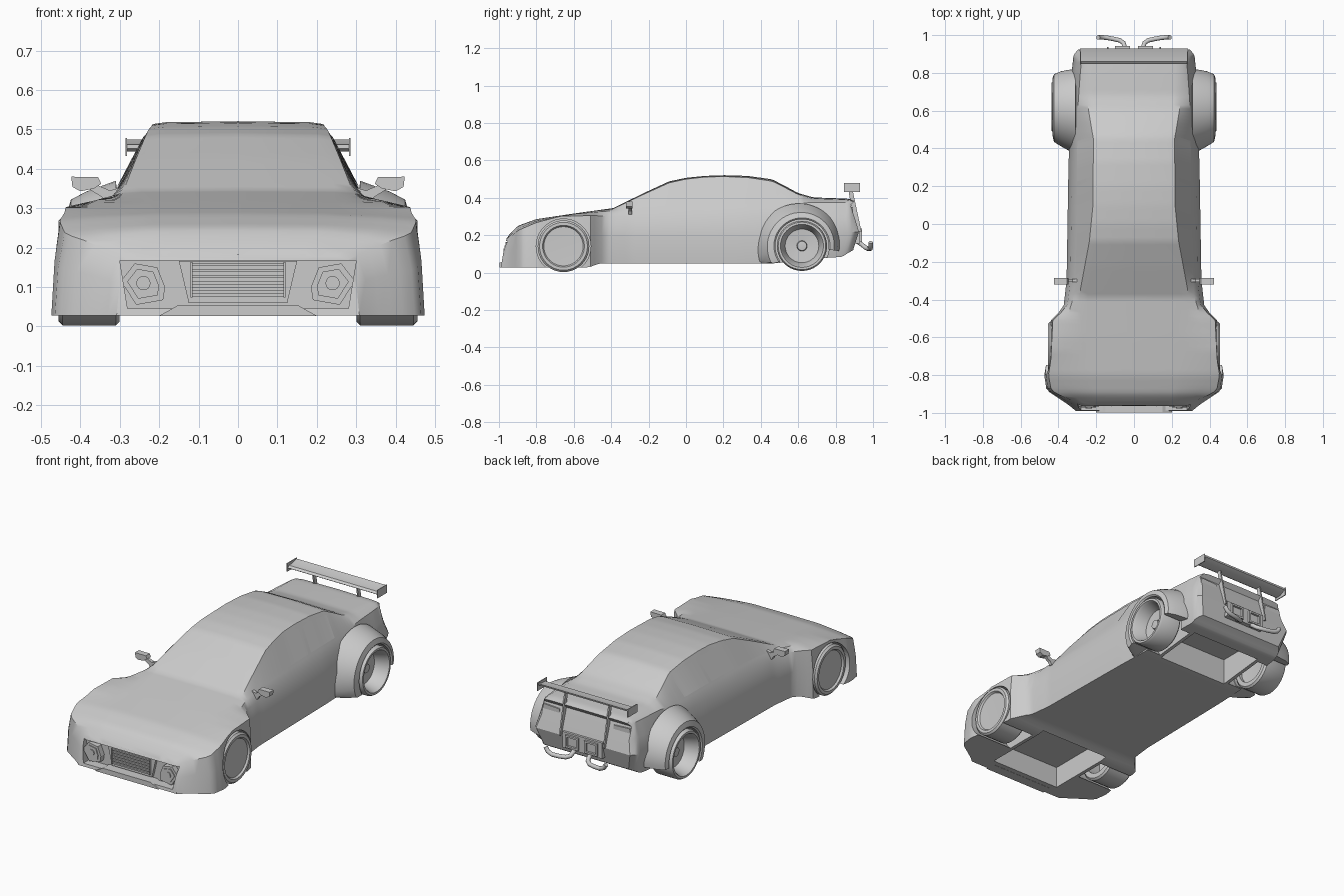
import bpy, bmesh, math
from mathutils import Vector

if "Cube" in bpy.data.objects:
    bpy.data.objects.remove(bpy.data.objects["Cube"])


def make(name, verts, faces, smooth=None):
    me = bpy.data.meshes.new(name)
    me.from_pydata([tuple(v) for v in verts], [], faces)
    bm = bmesh.new()
    bm.from_mesh(me)
    bmesh.ops.remove_doubles(bm, verts=bm.verts, dist=1e-5)
    bmesh.ops.recalc_face_normals(bm, faces=bm.faces)
    bm.to_mesh(me)
    bm.free()
    ob = bpy.data.objects.new(name, me)
    bpy.context.collection.objects.link(ob)
    if smooth:
        shade(ob, smooth)
    return ob


def activate(ob):
    bpy.ops.object.select_all(action='DESELECT')
    ob.select_set(True)
    bpy.context.view_layer.objects.active = ob


def shade(ob, deg=30):
    activate(ob)
    bpy.ops.object.shade_smooth_by_angle(angle=math.radians(deg))


def prism(name, pts, y0, y1):
    """Extrude an x-z outline along y."""
    n = len(pts)
    v = [(x, y, z) for y in (y0, y1) for x, z in pts]
    f = [(i, (i + 1) % n, n + (i + 1) % n, n + i) for i in range(n)]
    return make(name, v, f + [tuple(range(n)), tuple(range(n, 2 * n))])


def box(name, x0, x1, y0, y1, z0, z1):
    return prism(name, [(x0, z0), (x1, z0), (x1, z1), (x0, z1)], y0, y1)


def lathe(name, prof, cy, cz, side, n=40):
    """Revolve an (x, radius) profile around the wheel axis."""
    m = len(prof)
    v = [(side * x, cy + r * math.cos(2 * math.pi * k / n), cz + r * math.sin(2 * math.pi * k / n))
         for k in range(n) for x, r in prof]
    f = [(k * m + i, k * m + i + 1, (k + 1) % n * m + i + 1, (k + 1) % n * m + i)
         for k in range(n) for i in range(m - 1)]
    return make(name, v, f, 35)


def tube(name, pts, r):
    cu = bpy.data.curves.new(name, 'CURVE')
    cu.dimensions, cu.bevel_depth, cu.bevel_resolution, cu.use_fill_caps = '3D', r, 3, True
    sp = cu.splines.new('POLY')
    sp.points.add(len(pts) - 1)
    for p, q in zip(sp.points, pts):
        p.co = (*q, 1)
    ob = bpy.data.objects.new(name, cu)
    bpy.context.collection.objects.link(ob)


def ev(keys, y):
    if y <= keys[0][0]:
        return keys[0][1]
    for (a, u), (b, w) in zip(keys, keys[1:]):
        if y <= b:
            return u + (w - u) * (y - a) / (b - a)
    return keys[-1][1]


# Body shape curves along the length: (y, value)
WIDTH = [(-.99, .30), (-.96, .335), (-.88, .455), (-.8, .467), (-.72, .453), (-.51, .44), (-.47, .40),
         (-.43, .372), (-.3, .357), (.3, .347), (.8, .33), (.9, .32), (.93, .295)]
FLARE = [(-.6, .008), (-.4, -.01), (.5, -.01), (.7, -.03)]
TUCK = [(-.95, .02), (-.8, .014), (-.5, .01), (-.4, .02)]
FLOOR = [(-.52, .028), (-.46, .05), (.48, .05), (.76, .08), (.86, .085), (.93, .12)]
SHOULDER = [(-.99, .17), (-.9, .225), (-.8, .268), (-.67, .302), (-.5, .305), (-.35, .3), (.9, .3), (.93, .29)]
BELT_X = [(-.99, .25), (-.87, .36), (-.6, .37), (-.5, .355), (-.38, .318), (-.2, .308), (.4, .305), (.65, .295),
          (.93, .275)]
BELT_Z = [(-.99, .178), (-.9, .236), (-.8, .277), (-.6, .314), (-.38, .332), (-.2, .345), (.5, .355),
          (.66, .375), (.9, .375), (.93, .36)]
ROOF_X = [(-.99, .2), (-.87, .25), (-.6, .27), (-.38, .29), (-.09, .236), (.1, .217), (.45, .215),
          (.55, .232), (.66, .25), (.93, .26)]
ROOF_Z = [(-.99, .182), (-.96, .21), (-.9, .25), (-.8, .286), (-.6, .316), (-.39, .345), (-.22, .428),
          (-.09, .488), (0, .507), (.1, .517), (.2, .521), (.33, .517), (.46, .499), (.53, .463),
          (.6, .425), (.68, .402), (.88, .395), (.93, .385)]
DROP = [(-.38, .004), (-.09, .008), (.1, .006), (.45, .01), (.7, .006)]
REAR = [(.09, -.05), (.2, 0), (.3, -.03), (.36, -.05), (.4, -.015)]


def section(y):
    w, zb, zs = ev(WIDTH, y), ev(FLOOR, y), ev(SHOULDER, y)
    zc, d, rx = ev(ROOF_Z, y), ev(DROP, y), ev(ROOF_X, y)
    pts = [(w + ev(FLARE, y), zb), (w, zb + .58 * (zs - zb)), (w - ev(TUCK, y), zs), (ev(BELT_X, y), ev(BELT_Z, y)),
           (rx, zc - d), (rx * .85, zc - d * .35), (0, zc)]
    out = []
    for x, z in pts:
        yy = y
        if y > .8:
            yy += ev(REAR, z) * (y - .8) / .13
        if y < -.9:
            yy += .03 * min(1, max(0, (z - .05) / .13)) * (-.9 - y) / .09
        out.append(Vector((x, yy, z)))
    return out


# Lofted body shell
N = 97
verts, faces = [], []
for k in range(N):
    s = section(-.99 + 1.92 * k / (N - 1))
    verts += s + [Vector((-p.x, p.y, p.z)) for p in reversed(s[:-1])]
for k in range(N - 1):
    for i in range(13):
        j = (i + 1) % 13
        faces.append((k * 13 + i, k * 13 + j, k * 13 + 13 + j, k * 13 + 13 + i))
for b in (0, (N - 1) * 13):
    faces += [(b + i, b + i + 1, b + 11 - i, b + 12 - i) for i in range(5)] + [(b + 5, b + 6, b + 7)]
body = make("body", verts, faces)

# Wheel wells, open underside and front intake cut from the body
FY, FZ, RY, RZ = -.655, .141, .62, .143
cutters = [box("cut", -.22, .22, -.91, -.5, -.1, .15), box("cut", -.22, .22, .49, .77, -.1, .2),
           prism("cut", [(-.3, .168), (.3, .168), (.28, .045), (.2, .045), (-.2, .045), (-.28, .045)], -1.1, -.935)]
for s in (-1, 1):
    for cy, cz, r in ((FY, FZ, .146), (RY, RZ, .146)):
        cutters.append(lathe("cut", [(.24, 0), (.24, r), (.6, r), (.6, 0)], cy, cz, s))
for c in cutters:
    c.hide_render = True
    activate(body)
    m = body.modifiers.new("cut", 'BOOLEAN')
    m.operation, m.solver, m.object = 'DIFFERENCE', 'EXACT', c
    bpy.ops.object.modifier_apply(modifier=m.name)
    bpy.data.objects.remove(c)
shade(body, 32)

for s in (-1, 1):
    # Side windows laid on the cabin sides
    for name, y0, y1, lean in (("front_window", -.27, .2, .04), ("rear_window", .225, .44, .03)):
        v, n = [], 14
        for k in range(n + 1):
            for t in (.08, .86):
                y = y0 + (y1 - y0) * k / n + (t - .1) * lean
                p = section(y)
                q = p[3].lerp(p[4], t)
                v.append((s * (q.x + .003), q.y, q.z + .001))
        make(name, v, [(2 * k, 2 * k + 1, 2 * k + 3, 2 * k + 2) for k in range(n)], 30)

    # Wheels: flat-faced front, deep-dish rear
    lathe("front_wheel", [(.30, .1), (.30, .128), (.31, .138), (.445, .138), (.455, .128), (.455, .112),
                          (.445, .105), (.442, 0), (.40, 0), (.39, .1), (.30, .1)], FY, FZ, s)
    lathe("rear_wheel", [(.30, .1), (.30, .124), (.31, .134), (.425, .134), (.437, .127), (.437, .115),
                         (.425, .108), (.36, .09), (.355, .028), (.375, .025), (.378, 0), (.33, 0),
                         (.32, .1), (.30, .1)], RY, RZ, s)

    # Bolt-on rear arch
    v, f, n = [], [], 30
    for k in range(n + 1):
        t = k / n
        a = math.radians(-8 + 223 * t)
        for x, r in ((.30, .142), (.425, .142), (.432, .15), (.424, .172 + .016 * t), (.385, .188 + .026 * t),
                     (.31, .2 + .06 * t)):
            v.append((s * x, RY + r * math.cos(a), max(.05, RZ + r * math.sin(a))))
    for k in range(n):
        f += [(k * 6 + i, k * 6 + (i + 1) % 6, k * 6 + 6 + (i + 1) % 6, k * 6 + 6 + i) for i in range(6)]
    make("rear_arch", v, f + [tuple(range(6)), tuple(range(n * 6, n * 6 + 6))], 30)

    # Door mirror
    prism("mirror_head", [(s * x, z) for x, z in ((.347, .362), (.355, .379), (.423, .38), (.42, .354),
                                                  (.4, .343), (.365, .35))], -.32, -.285)
    prism("mirror_stalk", [(s * x, z) for x, z in ((.30, .315), (.30, .352), (.325, .345), (.36, .36),
                                                   (.38, .35), (.345, .328), (.335, .31))], -.308, -.29)

    # Front lamp pod with round lamp
    pod = [(.205, .15), (.262, .16), (.297, .115), (.258, .055), (.19, .067), (.185, .1)]
    prism("lamp_pod", [(s * x, z) for x, z in pod], -.966, -.93)
    prism("lamp_bezel", [(s * (.24 + (x - .24) * .72), .11 + (z - .11) * .72) for x, z in pod], -.971, -.96)
    prism("lamp", [(s * .24 + .018 * math.cos(a * math.pi / 8), .11 + .018 * math.sin(a * math.pi / 8))
                   for a in range(16)], -.976, -.965)

    # Tail lamp, plate frame, exhaust, wing mounts
    prism("tail_lamp", [(s * x, z) for x, z in ((.17, .3), (.28, .305), (.27, .35), (.17, .345))], .86, .892)
    for x0, x1, z0, z1 in ((.02, .1, .225, .235), (.02, .1, .165, .175), (.02, .03, .175, .225), (.09, .1, .175, .225)):
        box("rear_frame", s * x0, s * x1, .91, .942, z0, z1)
    tube("exhaust", [(s * x, y, z) for x, y, z in ((.05, .91, .17), (.05, .94, .15), (.055, .958, .135),
                     (.075, .972, .128), (.11, .98, .127), (.15, .987, .129), (.175, .988, .14),
                     (.19, .988, .162))], .012)
    v = [(s * x, y, z) for x in (.134, .142) for y, z in ((.905, .22), (.938, .22), (.89, .445), (.868, .445))]
    make("wing_strut", v, [(0, 1, 2, 3), (4, 5, 6, 7), (0, 1, 5, 4), (1, 2, 6, 5), (2, 3, 7, 6), (3, 0, 4, 7)])
    prism("wing_endplate", [(s * x, z) for x, z in ((.281, .432), (.286, .432), (.286, .478), (.281, .478))],
          .845, .93)

# Rear wing blade
prof = [(.848, .452), (.86, .462), (.89, .464), (.928, .474), (.926, .465), (.89, .447), (.86, .444)]
v = [(x, y, z) for x in (-.283, .283) for y, z in prof]
make("wing_blade", v, [(i, (i + 1) % 7, 7 + (i + 1) % 7, 7 + i) for i in range(7)]
     + [tuple(range(7)), tuple(range(7, 14))], 30)

# Grille, slats, splitter and rear panel
prism("grille_surround", [(-.15, .166), (.15, .166), (.125, .06), (-.125, .06)], -.952, -.93)
for k in range(6):
    z = .076 + k * .0155
    box("grille_slat", -.118, .118, -.962, -.948, z, z + .008)
for x in (-.12, .116):
    box("grille_side", x, x + .004, -.966, -.948, .074, .163)
prism("front_splitter", [(-.2, .027), (.2, .027), (.15, .055), (-.15, .055)], -.998, -.94)
box("rear_panel", -.125, .125, .88, .93, .155, .245)
